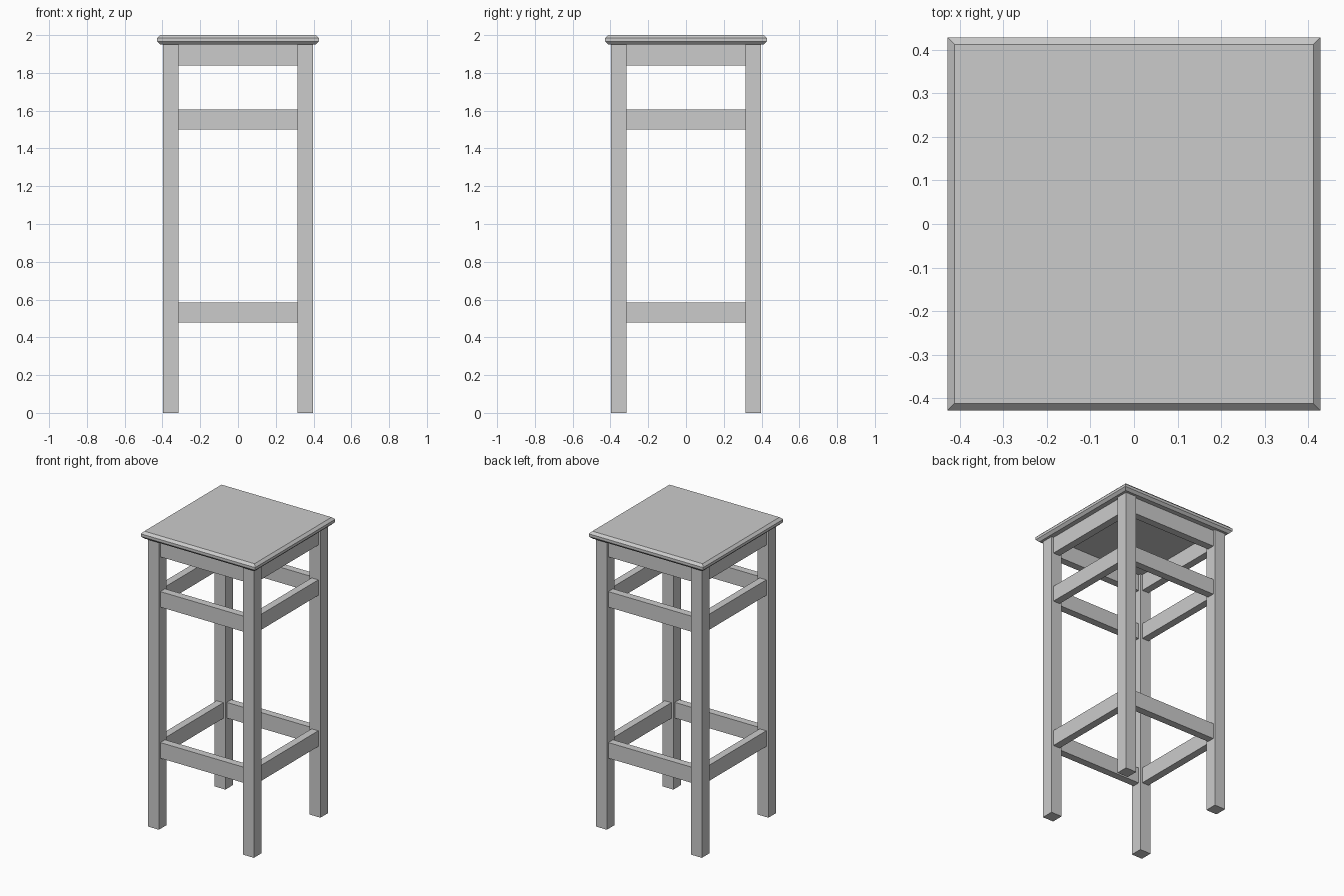
import bpy
import bmesh
from math import radians
from mathutils import Matrix

cube = bpy.data.objects.get("Cube")
if cube:
    bpy.data.objects.remove(cube, do_unlink=True)

# Single painted-wood colour
GREY = (0.6, 0.6, 0.6, 1.0)
paint = bpy.data.materials.new("grey_paint")
paint.use_nodes = True
paint.diffuse_color = GREY
paint.node_tree.nodes["Principled BSDF"].inputs["Base Color"].default_value = GREY

LEG = 0.081                   # leg thickness
OUTER = 0.396                 # outer face of the legs
AXIS = OUTER - LEG / 2        # leg centre line
SPAN = 2 * (OUTER - LEG)      # clear gap between legs
RAIL = 0.05                   # rail thickness
SEAT_BOTTOM = 1.95


def box(name, size, centre, turn=0, chamfer=0):
    """Flat-shaded box, turned about the z axis after placement."""
    bm = bmesh.new()
    bmesh.ops.create_cube(bm, size=1)
    bmesh.ops.scale(bm, vec=size, verts=bm.verts)
    if chamfer:
        edges = [e for e in bm.edges
                 if abs(e.verts[0].co.z - e.verts[1].co.z) < 1e-4]
        bmesh.ops.bevel(bm, geom=edges, offset=chamfer, segments=1,
                        affect='EDGES')
    bmesh.ops.translate(bm, vec=centre, verts=bm.verts)
    bm.transform(Matrix.Rotation(radians(turn), 4, 'Z'))
    mesh = bpy.data.meshes.new(name)
    bm.to_mesh(mesh)
    bm.free()
    mesh.materials.append(paint)
    obj = bpy.data.objects.new(name, mesh)
    bpy.context.collection.objects.link(obj)
    return obj


# Seat with chamfered upper and lower edges
box("seat", (0.856, 0.856, 2 - SEAT_BOTTOM), (0, 0, (2 + SEAT_BOTTOM) / 2),
    chamfer=0.016)

# Legs, and the rails joining them on each side
rails = {"apron": (1.84, SEAT_BOTTOM), "upper_rail": (1.5, 1.605),
         "foot_rail": (0.478, 0.584)}
sides = ("front", "left", "back", "right")
corners = ("front_right", "front_left", "back_left", "back_right")
for i, (side, corner) in enumerate(zip(sides, corners)):
    box(corner + "_leg", (LEG, LEG, SEAT_BOTTOM),
        (-AXIS, -AXIS, SEAT_BOTTOM / 2), 90 * i)
    for rail, (low, high) in rails.items():
        box(side + "_" + rail, (SPAN, RAIL, high - low),
            (0, -AXIS, (low + high) / 2), 90 * i)
